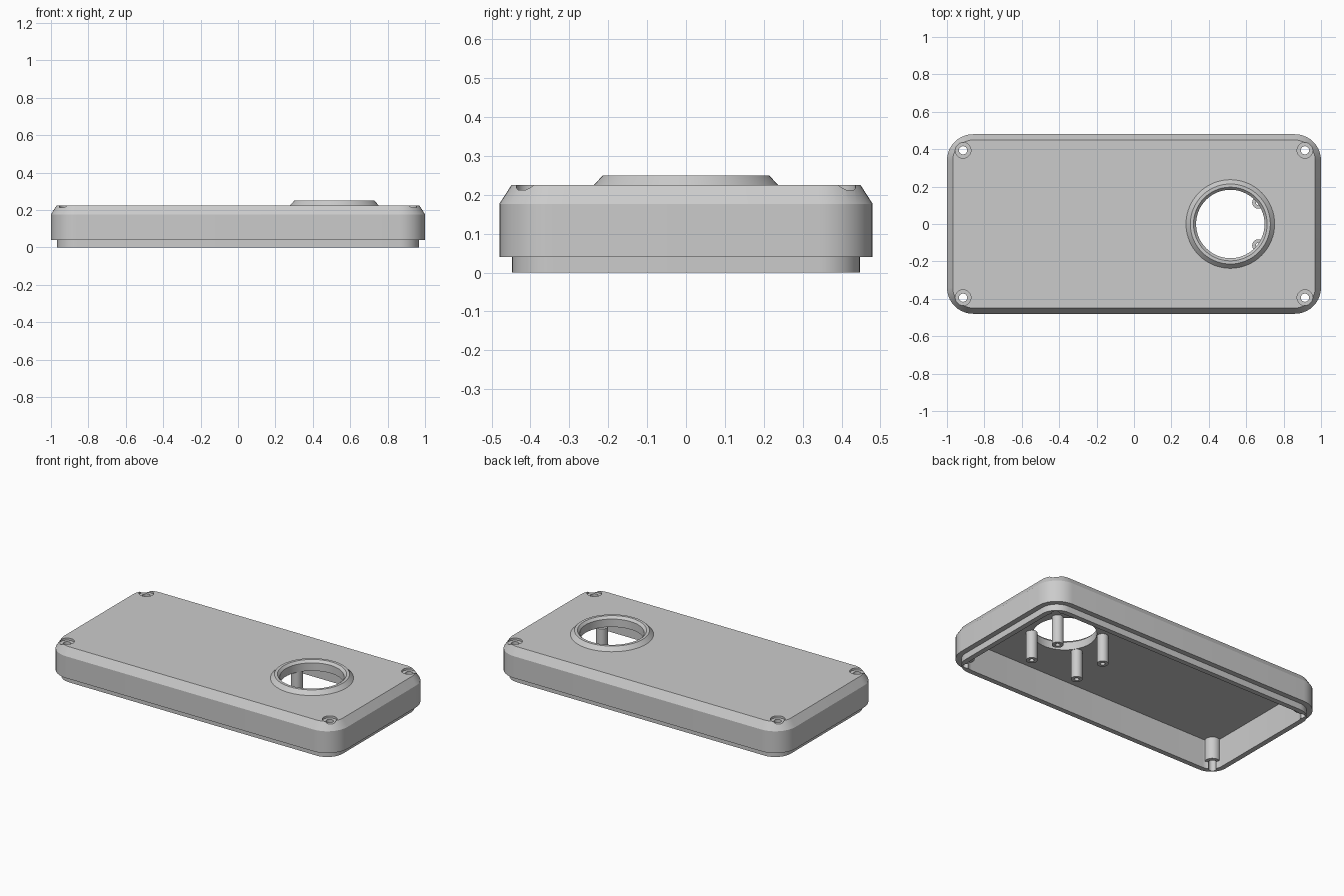
import bpy, bmesh
from math import pi, cos, sin

if "Cube" in bpy.data.objects:
    bpy.data.objects.remove(bpy.data.objects["Cube"], do_unlink=True)

grey = bpy.data.materials.new("light_grey_plastic")
grey.use_nodes = True
COLOUR = (0.6, 0.6, 0.6, 1)
grey.diffuse_color = COLOUR
grey.node_tree.nodes["Principled BSDF"].inputs["Base Color"].default_value = COLOUR

HALF_X, HALF_Y, CORNER = 1.0, 0.48, 0.14
CEILING, TOP = 0.185, 0.225
HOLE_X = 0.515


def finish(name, bm, loc=(0, 0, 0)):
    bmesh.ops.recalc_face_normals(bm, faces=bm.faces[:])
    mesh = bpy.data.meshes.new(name)
    bm.to_mesh(mesh)
    bm.free()
    obj = bpy.data.objects.new(name, mesh)
    obj.location = loc
    mesh.materials.append(grey)
    bpy.context.collection.objects.link(obj)
    return obj


def bridge(bm, a, b):
    n = len(a)
    for i in range(n):
        j = (i + 1) % n
        bm.faces.new((a[i], a[j], b[j], b[i]))


def rounded_loop(bm, inset, z, steps=10):
    """Rounded rectangle set in from the outer outline."""
    r = CORNER - inset
    loop = []
    for q, (sx, sy) in enumerate([(1, 1), (-1, 1), (-1, -1), (1, -1)]):
        for i in range(steps + 1):
            a = (q + i / steps) * pi / 2
            loop.append(bm.verts.new((sx * (HALF_X - CORNER) + r * cos(a),
                                      sy * (HALF_Y - CORNER) + r * sin(a), z)))
    return loop


def lathe(name, profile, loc, segments=32):
    """Closed (radius, z) profile turned about a vertical axis."""
    bm = bmesh.new()
    loops = [[bm.verts.new((r * cos(2 * pi * i / segments),
                            r * sin(2 * pi * i / segments), z))
              for i in range(segments)] for r, z in profile]
    for k, loop in enumerate(loops):
        bridge(bm, loop, loops[(k + 1) % len(loops)])
    return finish(name, bm, loc)


def cylinder(name, radius, z0, z1, x, y, segments=32):
    bm = bmesh.new()
    bmesh.ops.create_cone(bm, cap_ends=True, segments=segments, radius1=radius,
                          radius2=radius, depth=z1 - z0)
    return finish(name, bm, (x, y, (z0 + z1) / 2))


def activate(obj):
    bpy.ops.object.select_all(action='DESELECT')
    obj.select_set(True)
    bpy.context.view_layer.objects.active = obj


def combine(target, tool, operation):
    tool.hide_render = True
    mod = target.modifiers.new(operation.lower(), 'BOOLEAN')
    mod.operation, mod.solver, mod.object = operation, 'EXACT', tool
    activate(target)
    bpy.ops.object.modifier_apply(modifier=mod.name)
    bpy.data.objects.remove(tool, do_unlink=True)


# Hollow cover: ceiling, inner wall, lip, ledge, side and chamfered top
bm = bmesh.new()
section = [(0.065, CEILING), (0.065, 0), (0.033, 0), (0.033, 0.04),
           (0, 0.04), (0, 0.177), (0.031, TOP)]
loops = [rounded_loop(bm, inset, z) for inset, z in section]
for a, b in zip(loops, loops[1:]):
    bridge(bm, a, b)
bm.faces.new(loops[0])
bm.faces.new(loops[-1])
cover = finish("cover_shell", bm)

# Corner screw posts, with through holes and shallow counterbores
corners = [(sx * 0.914, sy * 0.394) for sx in (-1, 1) for sy in (-1, 1)]
for x, y in corners:
    combine(cover, cylinder("screw_post", 0.045, 0.045, 0.2, x, y), 'UNION')
for x, y in corners:
    combine(cover, cylinder("screw_hole", 0.022, -0.1, 0.3, x, y), 'DIFFERENCE')
    combine(cover, cylinder("counterbore", 0.042, 0.212, 0.3, x, y), 'DIFFERENCE')

# Round opening and its raised collar
combine(cover, cylinder("opening", 0.2, 0.1, 0.3, HOLE_X, 0, 64), 'DIFFERENCE')
collar = lathe("opening_collar",
               [(0.183, CEILING), (0.183, 0.235), (0.197, 0.25), (0.214, 0.25),
                (0.237, TOP), (0.2, TOP), (0.2, CEILING)], (HOLE_X, 0, 0), 64)

# Four hollow mounting posts around the opening
posts = [lathe("mounting_post", [(0.033, 0.006), (0.033, 0.188),
                                 (0.014, 0.188), (0.014, 0.006)], (x, y, 0))
         for x in (0.33, 0.665) for y in (-0.115, 0.115)]

for obj in [cover, collar] + posts:
    activate(obj)
    bpy.ops.object.shade_smooth_by_angle(angle=pi / 6)
